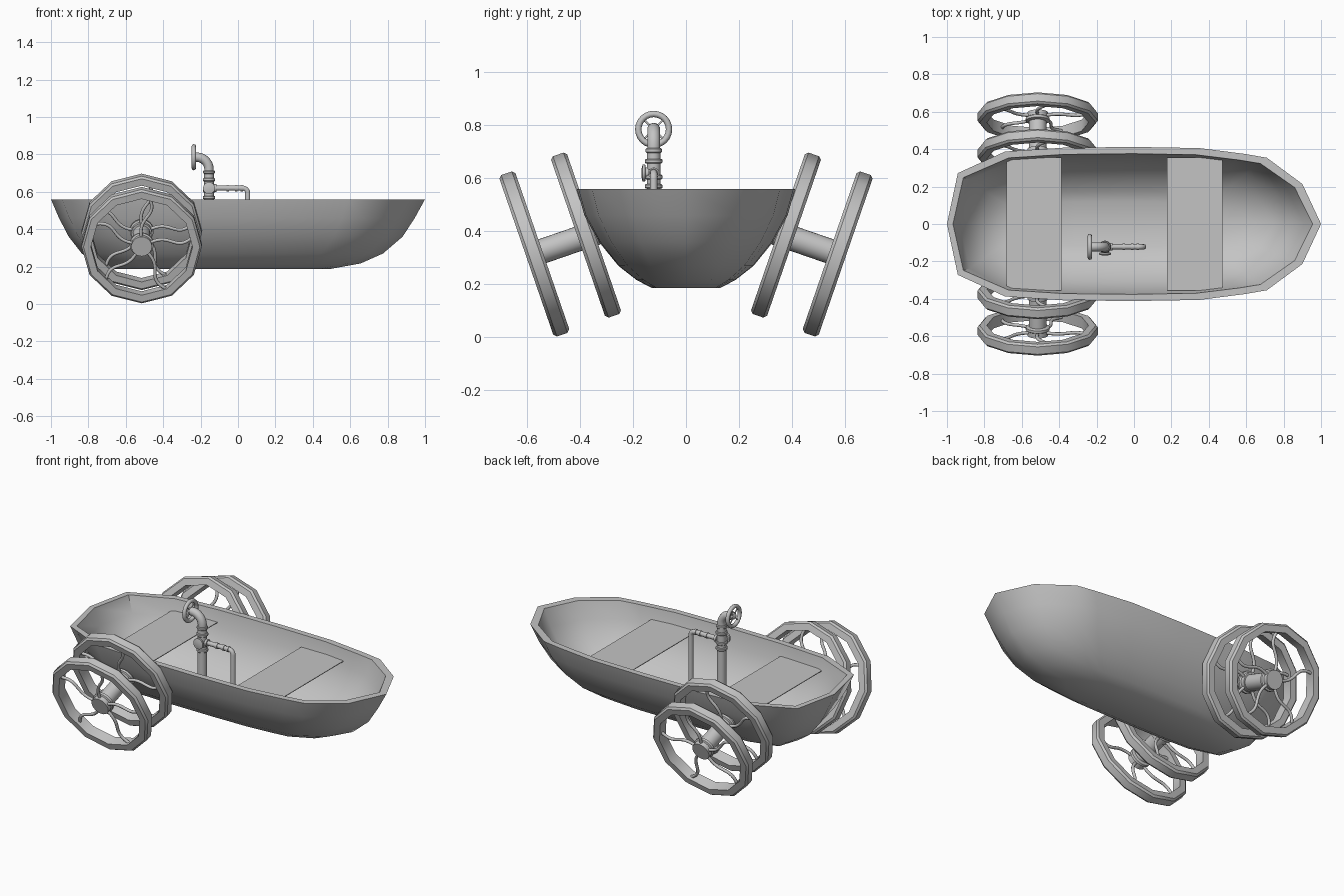
import bpy, bmesh
from math import sin, cos, pi, radians
from mathutils import Vector, Matrix

if "Cube" in bpy.data.objects:
    bpy.data.objects.remove(bpy.data.objects["Cube"])

# One plain grey for everything
grey = bpy.data.materials.new("light_grey")
grey.use_nodes = True
GREY = (0.55, 0.55, 0.55, 1)
grey.diffuse_color = GREY
grey.node_tree.nodes["Principled BSDF"].inputs["Base Color"].default_value = GREY


def finish(name, bm, angle=40):
    bmesh.ops.remove_doubles(bm, verts=bm.verts, dist=0.0005)
    bmesh.ops.recalc_face_normals(bm, faces=bm.faces)
    mesh = bpy.data.meshes.new(name)
    bm.to_mesh(mesh)
    bm.free()
    mesh.materials.append(grey)
    if angle:
        mesh.shade_smooth()
        mesh.set_sharp_from_angle(angle=radians(angle))
    obj = bpy.data.objects.new(name, mesh)
    bpy.context.collection.objects.link(obj)
    return obj


def skin(bm, loops, closed=False):
    """Join successive closed loops of points with quads."""
    rings = [[bm.verts.new(p) for p in loop] for loop in loops]
    pairs = list(zip(rings, rings[1:]))
    if closed:
        pairs.append((rings[-1], rings[0]))
    for a, b in pairs:
        for i in range(len(a)):
            j = (i + 1) % len(a)
            bm.faces.new((a[i], a[j], b[j], b[i]))
    return rings


def frame(origin, axis):
    """Local frame whose z is the axis and whose y points up where possible."""
    z = Vector(axis).normalized()
    up = Vector((0, 0, 1)) if abs(z.z) < 0.9 else Vector((0, 1, 0))
    x = up.cross(z).normalized()
    m = Matrix((x, z.cross(x), z)).transposed().to_4x4()
    return Matrix.Translation(origin) @ m


def lathe(name, profile, mat, sides=24, closed=False, angle=40):
    """Spin (radius, height) points about the local z of mat."""
    bm = bmesh.new()
    loops = [[mat @ Vector((r * cos(2 * pi * i / sides), r * sin(2 * pi * i / sides), h))
              for i in range(sides)] for r, h in profile]
    rings = skin(bm, loops, closed)
    if not closed:
        bm.faces.new(rings[0])
        bm.faces.new(rings[-1])
    return finish(name, bm, angle)


def tube(name, points, radius, smooth=False):
    """Round tube along a path."""
    curve = bpy.data.curves.new(name, "CURVE")
    curve.dimensions = "3D"
    curve.bevel_depth = radius
    curve.bevel_resolution = 3
    curve.use_fill_caps = True
    spline = curve.splines.new("NURBS" if smooth else "POLY")
    spline.points.add(len(points) - 1)
    for sp, p in zip(spline.points, points):
        sp.co = (*p, 1)
    if smooth:
        spline.use_endpoint_u = True
        spline.order_u = 4
        spline.resolution_u = 5
    temp = bpy.data.objects.new(name + "_path", curve)
    bpy.context.collection.objects.link(temp)
    bpy.context.view_layer.update()
    evaluated = temp.evaluated_get(bpy.context.evaluated_depsgraph_get())
    mesh = bpy.data.meshes.new_from_object(evaluated)
    bm = bmesh.new()
    bm.from_mesh(mesh)
    bpy.data.objects.remove(temp)
    bpy.data.meshes.remove(mesh)
    return finish(name, bm, 50)


def box(name, centre, size):
    bm = bmesh.new()
    bmesh.ops.create_cube(bm, size=1)
    bmesh.ops.scale(bm, vec=size, verts=bm.verts)
    bmesh.ops.translate(bm, vec=centre, verts=bm.verts)
    return finish(name, bm, 0)


# Hull: one plan outline, resized at each height, outside then inside
HALF = [(-0.942, 0.66), (-0.69, 0.94), (-0.38, 0.99), (0, 1), (0.35, 0.985),
        (0.59, 0.91), (0.71, 0.86), (0.9, 0.52)]
PLAN = [(-1, 0)] + HALF + [(1, 0)] + [(x, -y) for x, y in reversed(HALF)]
OUTER = [(0.187, -0.69, 0.49, 0.13), (0.217, -0.76, 0.655, 0.187),
         (0.27, -0.835, 0.775, 0.255), (0.36, -0.905, 0.88, 0.328),
         (0.46, -0.957, 0.945, 0.383), (0.56, -1, 1, 0.412)]
INNER = [(0.56, -0.968, 0.955, 0.376), (0.46, -0.932, 0.91, 0.36),
         (0.36, -0.882, 0.85, 0.312), (0.28, -0.815, 0.75, 0.242),
         (0.237, -0.74, 0.625, 0.175), (0.213, -0.67, 0.47, 0.12)]
bm = bmesh.new()
loops = []
for z, back, front, half in OUTER + INNER:
    mid, reach = (front + back) / 2, (front - back) / 2
    loops.append([(mid + reach * x, half * y, z) for x, y in PLAN])
rings = skin(bm, loops)
bm.faces.new(rings[0])
bm.faces.new(rings[-1])
finish("hull", bm, 50)

# Thin bench seats
for name, x in (("rear_bench", -0.535), ("front_bench", 0.325)):
    box(name, (x, 0, 0.49), (0.295, 0.712, 0.004))

# Tilted twin wheels on each side
WHEEL_X = -0.515
RIM = [(0.322, -0.021), (0.322, 0.021), (0.311, 0.032),
       (0.272, 0.032), (0.272, -0.032), (0.311, -0.032)]
HUB = [(0.05, -0.028), (0.064, -0.022), (0.064, -0.008), (0.055, -0.003), (0.055, 0.024)]
for side, label in ((-1, "right"), (1, "left")):
    axis = Vector((0, side * 0.945, -0.326))
    outer_hub = Vector((WHEEL_X, side * 0.572, 0.315))
    inner_hub = Vector((WHEEL_X, side * 0.377, 0.386))
    lathe(label + "_axle", [(0.047, -0.26), (0.047, 0)], frame(outer_hub, axis))
    for place, centre in (("outer", outer_hub), ("inner", inner_hub)):
        mat = frame(centre, axis)
        name = label + "_" + place
        lathe(name + "_rim", RIM, mat, 12, closed=True)
        lathe(name + "_hub", HUB, mat)
        for k in range(5):
            path = []
            for r, turn in ((0.04, 0), (0.11, -0.12), (0.17, 0.22), (0.23, 0.3), (0.285, 0.12)):
                a = pi / 2 + side * (2 * pi * k / 5 + turn)
                path.append(mat @ Vector((r * cos(a), r * sin(a), 0.005)))
            tube(f"{name}_spoke_{k + 1}", path, 0.009, smooth=True)

# Standing pipe with collars and an elbow
PX, PY = -0.155, -0.122
base = frame((PX, PY, 0), (0, 0, 1))
lathe("standing_pipe", [(0.026, 0.205), (0.026, 0.71)], base)
for k, (z, r) in enumerate(((0.57, 0.033), (0.605, 0.033), (0.665, 0.033), (0.705, 0.031))):
    lathe(f"pipe_collar_{k + 1}", [(r - 0.004, z - 0.009), (r, z - 0.005),
                                   (r, z + 0.005), (r - 0.004, z + 0.009)], base)
elbow = [(PX - 0.065 + 0.065 * cos(a), PY, 0.72 + 0.065 * sin(a))
         for a in [pi / 2 * i / 8 for i in range(9)]]
tube("pipe_elbow", [(PX, PY, 0.7)] + elbow + [(-0.228, PY, 0.785)], 0.025)

# Round hand wheel at the pipe mouth
wheel = frame((-0.236, PY, 0.785), (-1, 0, 0))
lathe("hand_wheel_ring", [(0.058 + 0.012 * cos(pi * i / 4), 0.012 * sin(pi * i / 4))
                          for i in range(8)], wheel, 24, closed=True, angle=60)
lathe("hand_wheel_hub", [(0.018, -0.014), (0.018, 0.006), (0.01, 0.012)], wheel, 12)
for k in range(2):
    tip = Vector((0.055 * cos(pi / 2 * k + pi / 4), 0.055 * sin(pi / 2 * k + pi / 4), 0))
    tube(f"hand_wheel_spoke_{k + 1}", [wheel @ -tip, wheel @ tip], 0.004)

# Side valve facing outwards
valve = frame((PX, PY, 0.62), (0, -1, 0))
lathe("side_valve", [(0.022, 0), (0.022, 0.03), (0.032, 0.032), (0.032, 0.042), (0.014, 0.046)], valve, 16)

# Thin branch pipe running forward, then down to the floor
bend = [(0.025 + 0.027 * sin(a), PY, 0.593 + 0.027 * cos(a))
        for a in [pi / 2 * i / 6 for i in range(7)]]
tube("branch_pipe", [(PX, PY, 0.62)] + bend + [(0.052, PY, 0.205)], 0.014)
branch = frame((0, PY, 0.62), (1, 0, 0))
for k, (x, r) in enumerate(((-0.122, 0.021), (-0.055, 0.017), (-0.01, 0.017), (0.02, 0.017))):
    lathe(f"branch_collar_{k + 1}", [(r, x - 0.007), (r, x + 0.007)], branch, 16)
